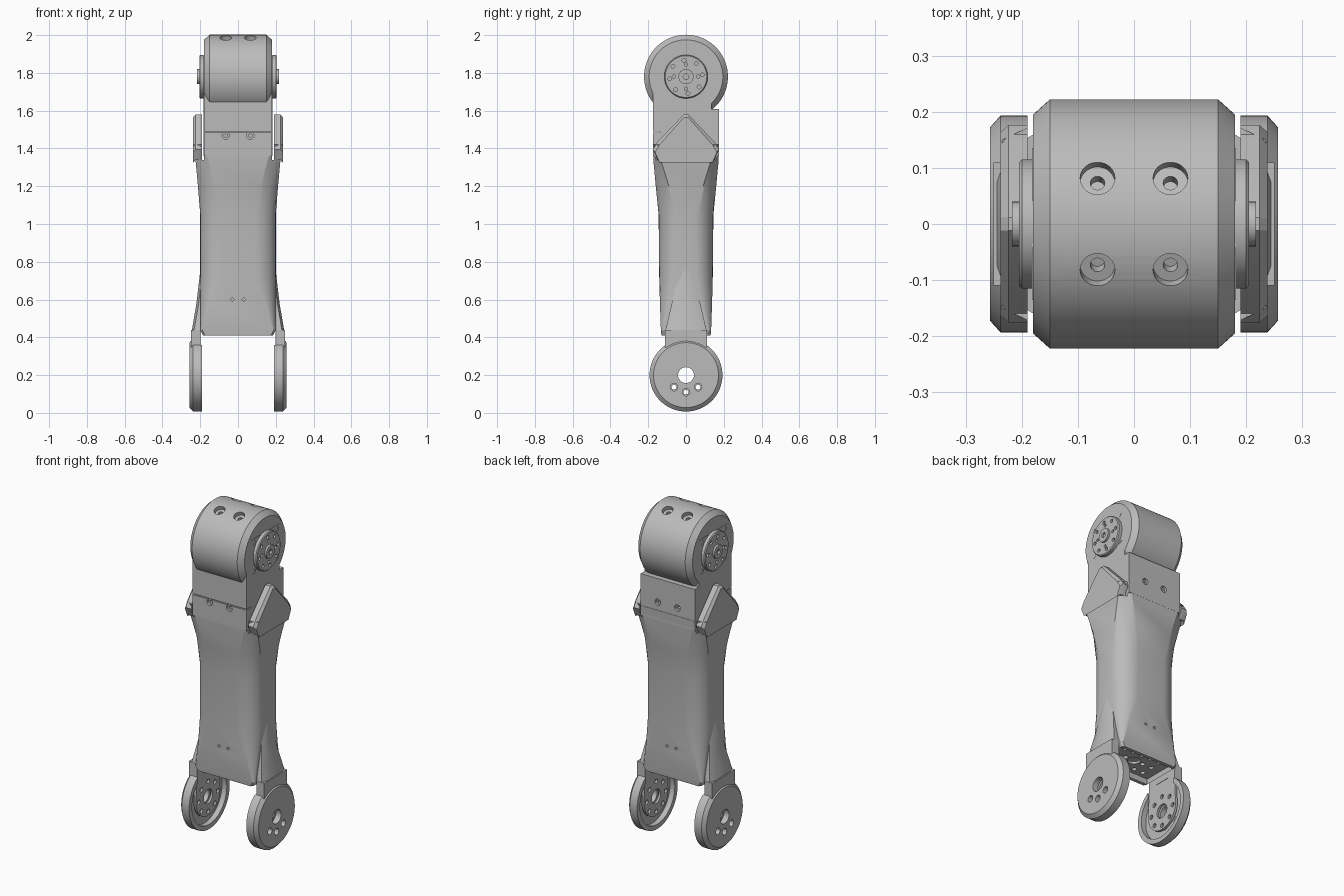
import bpy, bmesh, math
from mathutils import Matrix, Vector

cube = bpy.data.objects.get("Cube")
if cube:
    bpy.data.objects.remove(cube, do_unlink=True)

grey = bpy.data.materials.new("plain_grey")
grey.use_nodes = True
COLOUR = (0.5, 0.5, 0.5, 1)
grey.diffuse_color = COLOUR
for node in grey.node_tree.nodes:
    if node.type == 'BSDF_PRINCIPLED':
        node.inputs["Base Color"].default_value = COLOUR

X, Y = Vector((1, 0, 0)), Vector((0, 1, 0))
HEAD_Z, FOOT_Z = 1.78, 0.2
parts = []


def finish(name, bm, keep=True):
    bmesh.ops.recalc_face_normals(bm, faces=bm.faces)
    mesh = bpy.data.meshes.new(name)
    bm.to_mesh(mesh)
    bm.free()
    obj = bpy.data.objects.new(name, mesh)
    bpy.context.collection.objects.link(obj)
    mesh.materials.append(grey)
    if keep:
        parts.append(obj)
    return obj


def loft(name, rings, keep=True):
    """Skin a list of equal-length closed rings and cap both ends."""
    bm = bmesh.new()
    loops = [[bm.verts.new(p) for p in ring] for ring in rings]
    n = len(loops[0])
    for a, b in zip(loops, loops[1:]):
        for i in range(n):
            j = (i + 1) % n
            bm.faces.new((a[i], a[j], b[j], b[i]))
    bm.faces.new(loops[0])
    bm.faces.new(loops[-1])
    return finish(name, bm, keep)


def prism(name, outline, x0, x1, keep=True):
    """Extrude a (y, z) outline along x."""
    return loft(name, [[(x, y, z) for y, z in outline] for x in (x0, x1)], keep)


def box(name, x0, x1, y0, y1, z0, z1, keep=True):
    return prism(name, [(y0, z0), (y1, z0), (y1, z1), (y0, z1)], x0, x1, keep)


def lathe(name, profile, z, n=64):
    """Revolve an (x, radius) profile about the x axis at height z."""
    ring = [2 * math.pi * i / n for i in range(n)]
    return loft(name, [[(x, r * math.cos(t), z + r * math.sin(t)) for t in ring]
                       for x, r in profile])


def cut(obj, cutter):
    mod = obj.modifiers.new("cut", 'BOOLEAN')
    mod.operation, mod.solver, mod.object = 'DIFFERENCE', 'EXACT', cutter
    graph = bpy.context.evaluated_depsgraph_get()
    mesh = bpy.data.meshes.new_from_object(obj.evaluated_get(graph))
    obj.modifiers.clear()
    obj.data = mesh
    bpy.data.objects.remove(cutter, do_unlink=True)


def drill(obj, holes, axis, radius, length, n=20):
    """Cut round holes centred on the given points."""
    bm = bmesh.new()
    turn = Vector((0, 0, 1)).rotation_difference(axis).to_matrix().to_4x4()
    for p in holes:
        bmesh.ops.create_cone(bm, cap_ends=True, segments=n, radius1=radius,
                              radius2=radius, depth=length,
                              matrix=Matrix.Translation(p) @ turn)
    cut(obj, finish("cutter", bm, False))


def circle_points(x, z, r, count, start=0.0):
    return [(x, r * math.cos(start + 2 * math.pi * i / count),
             z + r * math.sin(start + 2 * math.pi * i / count)) for i in range(count)]


def section(z, a, b, fx, fy, roundness, steps=8):
    """Rectangle ring with corners that go from chamfered to round."""
    corner = []
    for i in range(steps + 1):
        t = i / steps
        arc = (math.sin(t * math.pi / 2), math.cos(t * math.pi / 2))
        u, v = (roundness * c + (1 - roundness) * l for c, l in zip(arc, (t, 1 - t)))
        corner.append((fx + (a - fx) * u, fy + (b - fy) * v))
    half = corner + [(x, -y) for x, y in reversed(corner)]
    return [(x, y, z) for x, y in half] + [(-x, y, z) for x, y in reversed(half)]


# Main limb shell
body = loft("limb_shell", [
    section(0.41, 0.185, 0.13, 0.175, 0.118, 0),
    section(0.435, 0.198, 0.133, 0.188, 0.12, 0),
    section(0.58, 0.198, 0.138, 0.15, 0.09, 0.5),
    section(0.73, 0.2, 0.142, 0.09, 0.05, 1),
    section(1.05, 0.2, 0.145, 0.09, 0.05, 1),
    section(1.2, 0.212, 0.16, 0.12, 0.09, 0.4),
    section(1.33, 0.224, 0.172, 0.155, 0.13, 0),
    section(1.42, 0.235, 0.176, 0.18, 0.15, 0)])
cut(body, box("cutter", -0.185, 0.185, -0.11, 0.11, 0.3, 0.49, False))
for s in (-1, 1):
    cut(body, box("cutter", s * 0.18, s * 0.19, -0.3, 0.3, 1.34, 1.5, False))
drill(body, [(x, -s * 0.14, 0.6) for x in (-0.03, 0.03) for s in (-1, 1)], Y, 0.008, 0.03)

# Collar panels with screw holes, and the skirt of the head
front_collar = box("front_collar", -0.18, 0.18, -0.176, -0.12, 1.36, 1.485)
back_collar = box("back_collar", -0.18, 0.18, 0.12, 0.174, 1.36, 1.61)
box("head_skirt", -0.18, 0.18, -0.176, -0.12, 1.491, 1.7)
for panel, y in ((front_collar, -0.176), (back_collar, 0.174)):
    screws = [(x, y, 1.468) for x in (-0.065, 0.065)]
    drill(panel, screws, Y, 0.019, 0.03, 24)
    drill(panel, screws, Y, 0.01, 0.06, 6)

# Head drum with radial screw holes
drum = lathe("head_drum", [(-0.18, 0.195), (-0.15, 0.222), (0.15, 0.222), (0.18, 0.195)],
             HEAD_Z, 96)
for s in (-1, 1):
    radial = Vector((0, s * 0.37, 0.93)).normalized()
    seats = [Vector((x, 0, HEAD_Z)) + radial * 0.222 for x in (-0.065, 0.065)]
    drill(drum, seats, radial, 0.031, 0.05, 32)
    drill(drum, seats, radial, 0.013, 0.1)

# Actuator block held in the head
block = box("actuator_block", -0.182, 0.182, -0.135, 0.135, 1.36, 1.89)
drill(block, [(s * 0.182, y, HEAD_Z + z) for s in (-1, 1)
              for y in (-0.11, 0.11) for z in (-0.085, 0.085)], X, 0.014, 0.04)

for s, side in ((1, "left"), (-1, "right")):
    # Output horn on the head
    horn = lathe(side + "_horn", [(s * 0.17, 0.115), (s * 0.2, 0.115), (s * 0.205, 0.11)], HEAD_Z)
    drill(horn, circle_points(s * 0.2, HEAD_Z, 0.088, 8, 0.12), X, 0.01, 0.03)
    drill(horn, circle_points(s * 0.2, HEAD_Z, 0.064, 4), X, 0.009, 0.03)
    boss = lathe(side + "_horn_boss", [(s * 0.2, 0.04), (s * 0.217, 0.04)], HEAD_Z, 32)
    drill(boss, [(s * 0.217, 0, HEAD_Z)], X, 0.015, 0.024)

    # Peaked shoulder flap
    peak = [(-0.15, 1.34), (-0.176, 1.395), (-0.15, 1.435), (-0.012, 1.58),
            (0.012, 1.58), (0.15, 1.435), (0.176, 1.395), (0.15, 1.34)]
    shrunk = [(y * 0.93, z - 0.015) for y, z in peak]
    loft(side + "_shoulder_flap", [[(s * x, y, z) for y, z in ring] for x, ring in
                                   ((0.19, peak), (0.224, peak), (0.238, shrunk))])

    # Flared fairing above the foot
    loft(side + "_fairing", [
        [(s * 0.187, -d, z), (s * x, -d, z), (s * (x + 0.012), -c, z),
         (s * (x + 0.012), c, z), (s * x, d, z), (s * 0.187, d, z)]
        for z, x, d, c in ((0.44, 0.232, 0.108, 0.075), (0.58, 0.208, 0.075, 0.04),
                           (0.76, 0.187, 0.04, 0.008))])

    # Foot cup: chamfered outside, hollow towards the middle
    cup = lathe(side + "_foot_cup", [
        (s * 0.222, 0.165), (s * 0.19, 0.165), (s * 0.19, 0.193),
        (s * 0.238, 0.193), (s * 0.257, 0.172)], FOOT_Z)
    cut(cup, box("cutter", s * 0.18, s * 0.2, -0.11, 0.11, 0.3, 0.46, False))
    foot_holes = circle_points(s * 0.23, FOOT_Z, 0.09, 3, -3 * math.pi / 4)
    foot_holes = [(s * 0.23, r * math.cos(t), FOOT_Z + r * math.sin(t))
                  for r, t in ((0.09, -math.pi / 4), (0.09, -math.pi / 2), (0.09, -3 * math.pi / 4))]
    drill(cup, foot_holes, X, 0.02, 0.2)
    drill(cup, [(s * 0.23, 0, FOOT_Z)], X, 0.042, 0.2, 32)
    box(side + "_foot_bracket", s * 0.2, s * 0.25, -0.11, 0.11, 0.345, 0.44)

    # Inner arm of the frame
    bend = [(0.115 * math.cos(t), FOOT_Z + 0.115 * math.sin(t))
            for t in (math.pi + math.pi * i / 24 for i in range(25))]
    arm = prism(side + "_frame_arm", bend + [(0.105, 0.457), (-0.105, 0.457)], s * 0.198, s * 0.212)
    drill(arm, circle_points(s * 0.205, FOOT_Z, 0.09, 8), X, 0.013, 0.06)
    drill(arm, [(s * 0.205, 0, FOOT_Z)], X, 0.042, 0.06, 32)
    cut(arm, box("cutter", s * 0.19, s * 0.22, -0.05, 0.05, 0.355, 0.385, False))

# Perforated cross plate of the frame
plate = box("frame_plate", -0.2, 0.2, -0.108, 0.108, 0.443, 0.457)
drill(plate, [(0.06 * i, 0.07 * j, 0.45) for i in (-2, -1, 0, 1, 2) for j in (-1, 0, 1)
              if (i, j) != (0, 0)], Vector((0, 0, 1)), 0.014, 0.1)
drill(plate, [(0, 0, 0.45)], Vector((0, 0, 1)), 0.035, 0.1, 32)

# Smooth round surfaces, keep hard edges
bpy.ops.object.select_all(action='DESELECT')
for obj in parts:
    obj.select_set(True)
bpy.context.view_layer.objects.active = body
bpy.ops.object.shade_smooth_by_angle(angle=math.radians(25))
